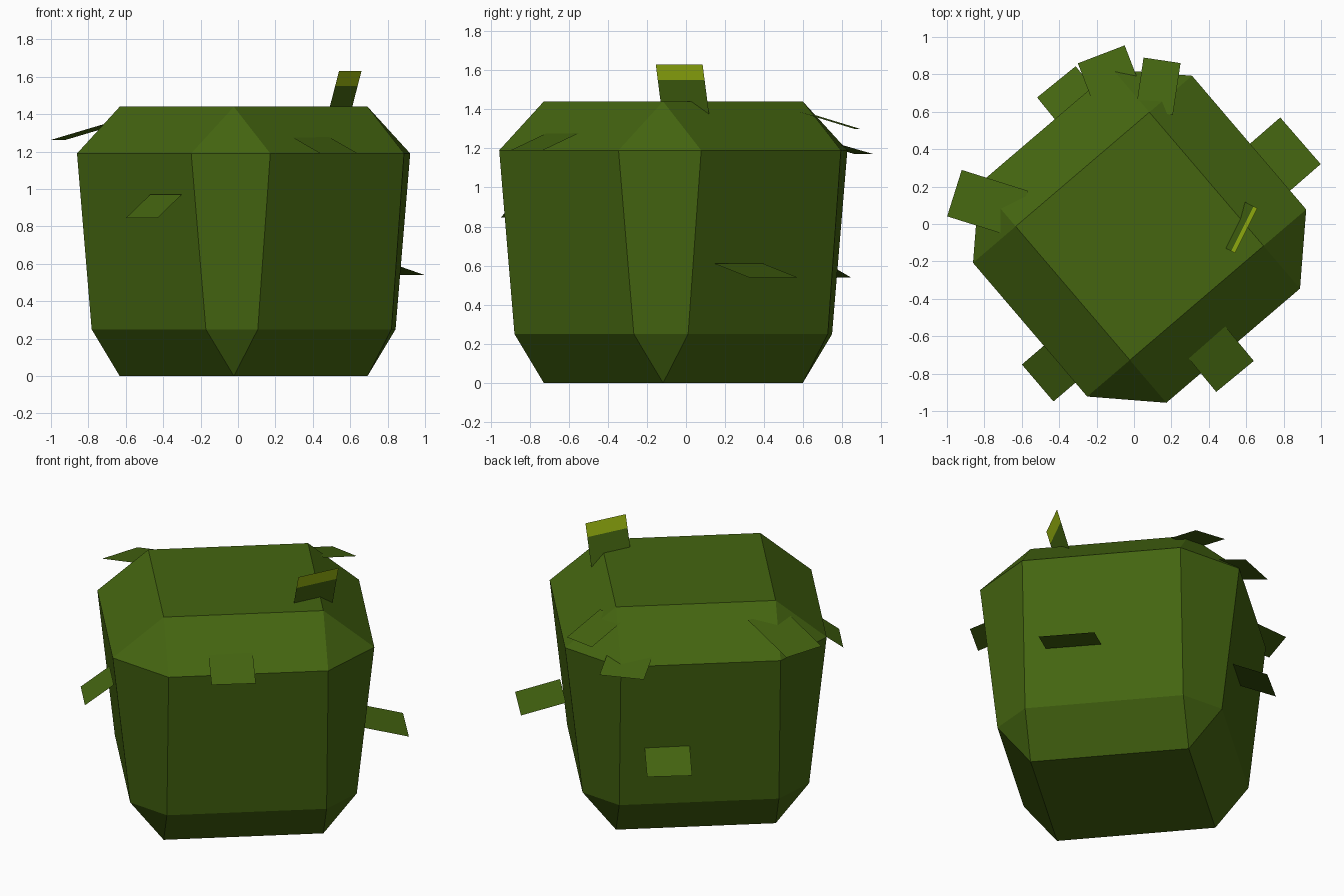
import bpy, bmesh
from math import cos, sin, radians
from mathutils import Matrix, Vector

if "Cube" in bpy.data.objects:
    bpy.data.objects.remove(bpy.data.objects["Cube"])


def material(name, rgb):
    m = bpy.data.materials.new(name)
    m.diffuse_color = (*rgb, 1.0)
    m.use_nodes = True
    m.node_tree.nodes["Principled BSDF"].inputs["Base Color"].default_value = m.diffuse_color
    return m


GREEN = material("cactus_green", (0.058, 0.130, 0.0052))
YELLOW = material("lime_yellow", (0.328, 0.479, 0.0056))


def finish(name, bm, mats):
    mesh = bpy.data.meshes.new(name)
    bm.to_mesh(mesh)
    bm.free()
    for m in mats:
        mesh.materials.append(m)
    obj = bpy.data.objects.new(name, mesh)
    bpy.context.collection.objects.link(obj)
    return obj


# Body: square ends lofted through two octagon rings
HALF = 0.47
bm = bmesh.new()
rings = []
for offset, z in ((0, 0), (0.197, 0.25), (0.30, 1.19), (0, 1.44)):
    ring = []
    for k in range(4):
        turn = Matrix.Rotation(radians(90 * k), 3, 'Z')
        for side in (-HALF, HALF):
            ring.append(bm.verts.new(turn @ Vector((HALF + offset, side, z))))
    rings.append(ring)
for low, high in zip(rings, rings[1:]):
    for i in range(8):
        j = (i + 1) % 8
        bm.faces.new((low[i], low[j], high[j], high[i]))
bmesh.ops.remove_doubles(bm, verts=bm.verts, dist=0.001)
bm.verts.ensure_lookup_table()
for z in (0, 1.44):
    cap = [e for e in bm.edges if all(abs(v.co.z - z) < 1e-4 for v in e.verts)]
    bmesh.ops.contextual_create(bm, geom=cap)
bmesh.ops.recalc_face_normals(bm, faces=bm.faces)
body = finish("cactus_body", bm, [GREEN])
body.rotation_euler.z = radians(40.5)
body.location = (0.03, -0.065, 0)


# Flat spine: tip midpoint, heading, width, horizontal run and rise to its root
def spine(name, tip, heading, width, run, rise, tip_share=0):
    a = radians(heading)
    out, across = Vector((cos(a), sin(a), 0)), Vector((-sin(a), cos(a), 0))
    root = Vector((0, 0, rise)) - out * run
    bm = bmesh.new()
    steps = [0, tip_share, 1] if tip_share else [0, 1]
    rows = [[bm.verts.new(Vector(tip) + root * t + across * s * width / 2)
             for s in (-1, 1)] for t in steps]
    for i, (p, q) in enumerate(zip(rows, rows[1:])):
        face = bm.faces.new((p[0], p[1], q[1], q[0]))
        face.material_index = 1 if tip_share and i == 0 else 0
    finish(name, bm, [GREEN, YELLOW] if tip_share else [GREEN])


spine("front_left_spine", (-0.515, -0.85, 0.845), 220.5, 0.26, 0.17, 0.125)
spine("front_right_spine", (0.54, -0.815, 1.19), -50.5, 0.26, 0.245, 0.09)
spine("right_spine", (0.89, 0.445, 0.54), 41, 0.33, 0.265, 0.07)
spine("left_spine", (-0.96, 0.165, 1.263), 162.5, 0.26, 0.37, 0.105)
spine("back_low_spine", (-0.415, 0.76, 0.54), 129, 0.265, 0.21, 0.095)
spine("back_middle_spine", (-0.175, 0.907, 1.172), 111, 0.268, 0.26, 0.07)
spine("back_high_spine", (0.15, 0.875, 1.30), 81.5, 0.20, 0.28, 0.085)
# Top bud with a coloured tip
spine("top_bud", (0.60, -0.035, 1.63), -26.6, 0.268, 0.078, -0.27, 0.296)
